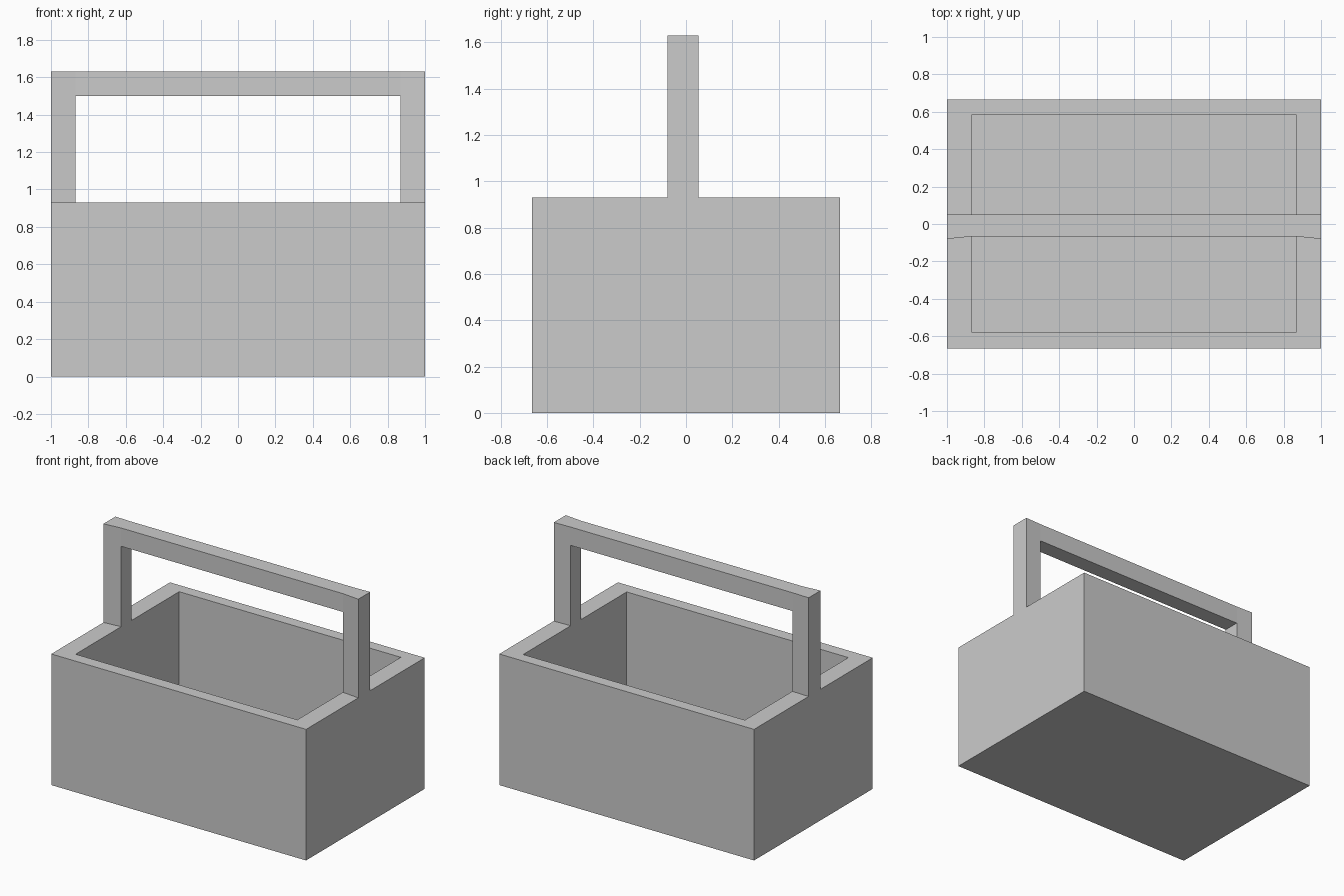
import bpy
import bmesh

if "Cube" in bpy.data.objects:
    bpy.data.objects.remove(bpy.data.objects["Cube"])

RIM, OPEN_TOP, TOP = 0.93, 1.50, 1.63
HALF_X, INNER_X = 1.0, 0.87
FLOOR = 0.10


def finish(bm, name):
    bmesh.ops.recalc_face_normals(bm, faces=bm.faces)
    mesh = bpy.data.meshes.new(name)
    bm.to_mesh(mesh)
    bm.free()
    obj = bpy.data.objects.new(name, mesh)
    bpy.context.collection.objects.link(obj)
    return obj


# Open box: a block whose top face is inset and pushed down
bm = bmesh.new()
bmesh.ops.create_cube(bm, size=1)
for v in bm.verts:
    v.co = (v.co.x * 2 * HALF_X, v.co.y * 1.33, (v.co.z + 0.5) * RIM)
top = max(bm.faces, key=lambda f: f.calc_center_median().z)
bmesh.ops.inset_region(bm, faces=[top], thickness=0.05)
for v in top.verts:
    v.co.x = INNER_X if v.co.x > 0 else -INNER_X
    v.co.y = 0.583 if v.co.y > 0 else -0.578
well = bmesh.ops.extrude_discrete_faces(bm, faces=[top])["faces"][0]
for v in well.verts:
    v.co.z = FLOOR
finish(bm, "open_box")

# Handle: square arch made of front panels, thickened to the back,
# flaring slightly at the outer ends
bm = bmesh.new()
panels = [(-HALF_X, -INNER_X, RIM, OPEN_TOP), (-HALF_X, -INNER_X, OPEN_TOP, TOP),
          (-INNER_X, INNER_X, OPEN_TOP, TOP),
          (INNER_X, HALF_X, OPEN_TOP, TOP), (INNER_X, HALF_X, RIM, OPEN_TOP)]
for x0, x1, z0, z1 in panels:
    corners = [(x0, z0), (x1, z0), (x1, z1), (x0, z1)]
    bm.faces.new([bm.verts.new((x, 0, z)) for x, z in corners])
bmesh.ops.remove_doubles(bm, verts=bm.verts, dist=0.001)
front = list(bm.verts)
back = bmesh.ops.extrude_face_region(bm, geom=bm.faces[:], use_keep_orig=True)["geom"]
for v in front:
    v.co.y = -0.08 if abs(v.co.x) > 0.95 else -0.067
for v in back:
    if isinstance(v, bmesh.types.BMVert):
        v.co.y = 0.054 if abs(v.co.x) > 0.95 else 0.05
finish(bm, "carry_handle")
